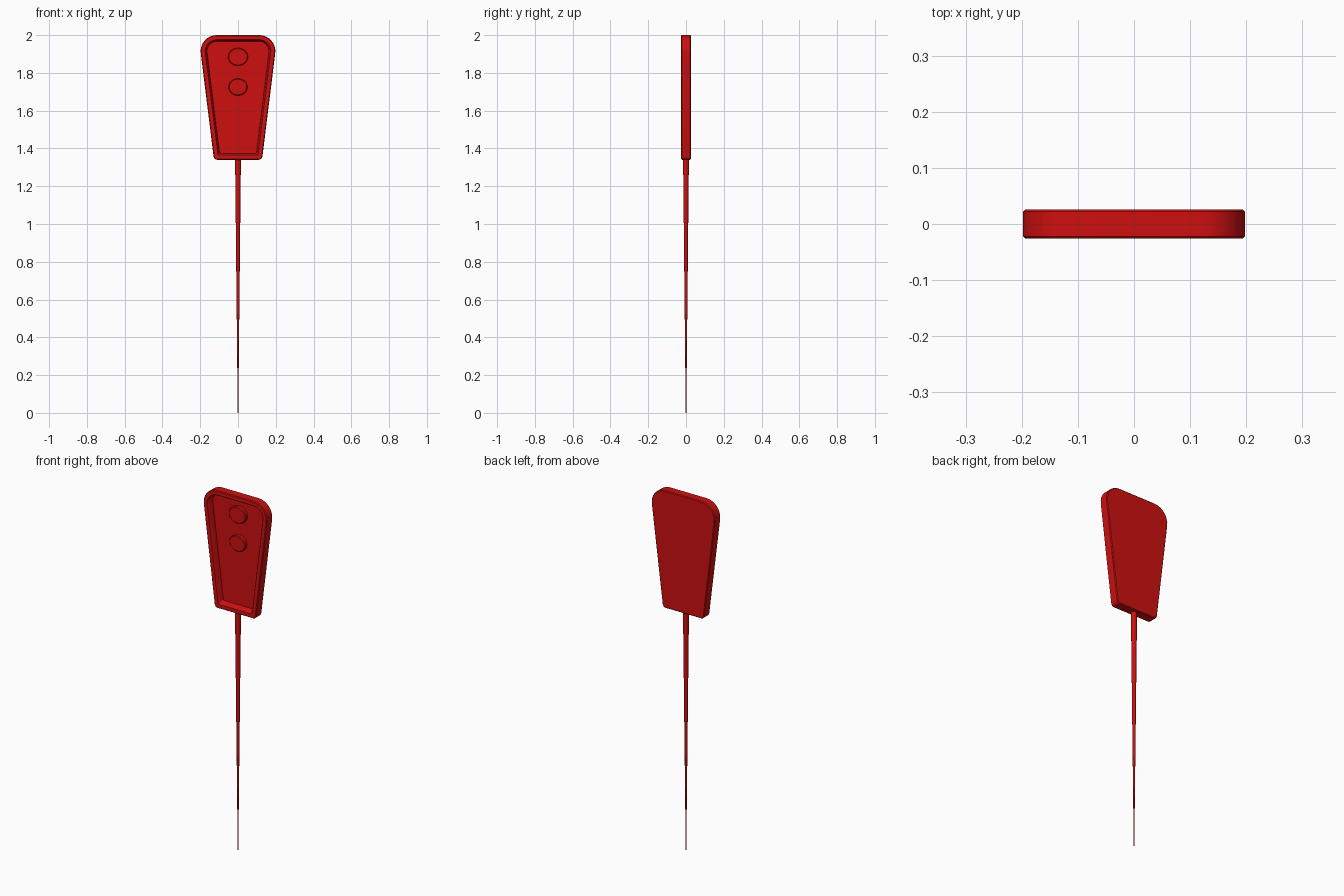
import bpy, bmesh, math
from mathutils import Vector

cube = bpy.data.objects.get("Cube")
if cube:
    bpy.data.objects.remove(cube, do_unlink=True)

red = bpy.data.materials.new("bright_red")
red.use_nodes = True
red.diffuse_color = (0.62, 0.005, 0.005, 1)
red.node_tree.nodes["Principled BSDF"].inputs["Base Color"].default_value = red.diffuse_color

TOP, BOTTOM, SLOPE = 2.0, 1.34, 0.124
HALF_DEPTH = 0.026


def outline(inset, steps=8):
    """Rounded tapering outline in x and z, moved inwards by inset."""
    lean = math.atan(SLOPE)
    side = inset / math.cos(lean)
    right = []
    for z, radius, is_top in ((BOTTOM + inset, 0.02, False), (TOP - inset, 0.085, True)):
        radius = max(radius - inset, 0.008)
        x = 0.209 - SLOPE * (TOP - z) - side
        # Corner centre lies one radius inside both neighbouring edges
        cz = z - radius if is_top else z + radius
        cx = x + SLOPE * (cz - z) - radius / math.cos(lean)
        start, end = (-lean, math.pi / 2) if is_top else (-math.pi / 2, -lean)
        for i in range(steps + 1):
            a = start + (end - start) * i / steps
            right.append((cx + radius * math.cos(a), cz + radius * math.sin(a)))
    return right + [(-x, z) for x, z in reversed(right)]


def circle(rx, rz, cz, n=32):
    return [(rx * math.cos(2 * math.pi * i / n), cz + rz * math.sin(2 * math.pi * i / n))
            for i in range(n)]


def loft(name, sections):
    """Skin a list of (loop, y) sections and cap both ends."""
    bm = bmesh.new()
    rings = [[bm.verts.new((x, y, z)) for x, z in loop] for loop, y in sections]
    n = len(rings[0])
    for a, b in zip(rings, rings[1:]):
        for i in range(n):
            j = (i + 1) % n
            bm.faces.new((a[i], a[j], b[j], b[i]))
    bm.faces.new(rings[0])
    bm.faces.new(rings[-1])
    bmesh.ops.recalc_face_normals(bm, faces=bm.faces)
    mesh = bpy.data.meshes.new(name)
    bm.to_mesh(mesh)
    bm.free()
    obj = bpy.data.objects.new(name, mesh)
    bpy.context.collection.objects.link(obj)
    finish(obj)
    return obj


def finish(obj):
    obj.data.materials.append(red)
    bpy.ops.object.select_all(action='DESELECT')
    obj.select_set(True)
    bpy.context.view_layer.objects.active = obj
    bpy.ops.object.shade_smooth_by_angle(angle=math.radians(35))


# Head: a tray with softened edges, a raised rim and a sunken front
FLOOR = 0.01
loft("head", [
    (outline(0.004), HALF_DEPTH),
    (outline(0.0), HALF_DEPTH - 0.004),
    (outline(0.0), 0.004 - HALF_DEPTH),
    (outline(0.004), -HALF_DEPTH),
    (outline(0.024), -HALF_DEPTH),
    (outline(0.028), 0.004 - HALF_DEPTH),
    (outline(0.034), FLOOR),
])

# Two domed oval buttons on the sunken face
for name, rx, rz, z in (("upper_button", 0.053, 0.047, 1.885),
                        ("lower_button", 0.05, 0.045, 1.725)):
    loft(name, [
        (circle(rx, rz, z), FLOOR + 0.004),
        (circle(rx, rz, z), FLOOR - 0.015),
        (circle(rx - 0.004, rz - 0.004, z), FLOOR - 0.019),
    ])

# Slender tapering stem
STEM_TOP = BOTTOM + 0.01
bpy.ops.mesh.primitive_cone_add(vertices=24, radius1=0.0015, radius2=0.0155,
                                depth=STEM_TOP, location=(0, 0, STEM_TOP / 2))
stem = bpy.context.object
stem.name = "stem"
finish(stem)
